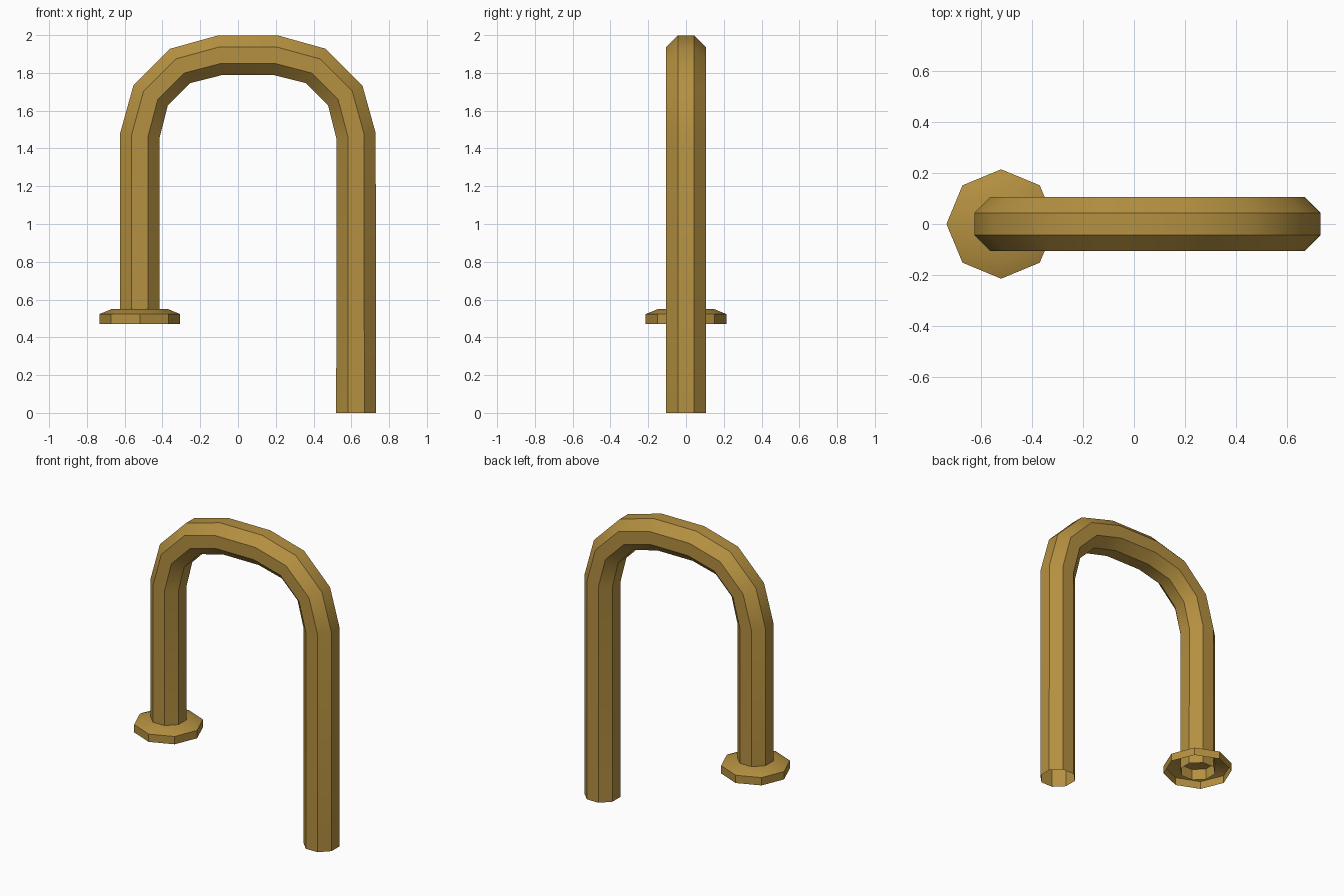
import bpy, bmesh, math
from mathutils import Vector

if "Cube" in bpy.data.objects:
    bpy.data.objects.remove(bpy.data.objects["Cube"])

brass = bpy.data.materials.new("aged brass")
brass.diffuse_color = (0.46, 0.28, 0.052, 1)
brass.use_nodes = True
brass.node_tree.nodes["Principled BSDF"].inputs["Base Color"].default_value = brass.diffuse_color

SIDES = 8
LEFT_X, RIGHT_X = -0.52, 0.625
BEND_Z, BEND_R = 1.467, 0.427


def loft(name, rings):
    """Skin a list of rings into one open shell."""
    bm = bmesh.new()
    loops = [[bm.verts.new(p) for p in ring] for ring in rings]
    for a, b in zip(loops, loops[1:]):
        for i in range(SIDES):
            j = (i + 1) % SIDES
            bm.faces.new((a[i], a[j], b[j], b[i]))
    return bm, loops


def finish(name, bm):
    bmesh.ops.recalc_face_normals(bm, faces=bm.faces)
    mesh = bpy.data.meshes.new(name)
    bm.to_mesh(mesh)
    bm.free()
    mesh.materials.append(brass)
    obj = bpy.data.objects.new(name, mesh)
    bpy.context.collection.objects.link(obj)
    bpy.ops.object.select_all(action='DESELECT')
    obj.select_set(True)
    bpy.context.view_layer.objects.active = obj
    bpy.ops.object.shade_smooth_by_angle(angle=math.radians(40))
    return obj


# Bent pipe: short leg, two quarter bends, long leg, open at both ends
path = [Vector((LEFT_X, 0, 0.475))]
for centre_x, start in ((LEFT_X + BEND_R, 180), (RIGHT_X - BEND_R, 90)):
    for k in range(4):
        a = math.radians(start - 30 * k)
        path.append(Vector((centre_x + BEND_R * math.cos(a), 0,
                            BEND_Z + BEND_R * math.sin(a))))
path.append(Vector((RIGHT_X, 0, 0)))

radius = 0.105 / math.cos(math.pi / SIDES)
rings = []
for i, p in enumerate(path):
    ahead = (path[min(i + 1, len(path) - 1)] - p).normalized()
    behind = (p - path[max(i - 1, 0)]).normalized()
    t = (ahead + behind).normalized()
    side = Vector((-t.z, 0, t.x))
    ring = []
    for k in range(SIDES):
        a = 2 * math.pi * (k + 0.5) / SIDES
        ring.append(p + radius * (side * math.cos(a) + Vector((0, math.sin(a), 0))))
    rings.append(ring)
bm, _ = loft("bent_pipe", rings)
finish("bent_pipe", bm)

# Wall flange: hollow octagonal cap with a bevelled rim, open underneath
profile = [(0.214, 0.47), (0.214, 0.523), (0.148, 0.55)]
rings = [[Vector((LEFT_X + r * math.cos(2 * math.pi * k / SIDES),
                  r * math.sin(2 * math.pi * k / SIDES), z))
          for k in range(SIDES)] for r, z in profile]
bm, loops = loft("flange", rings)
bm.faces.new(loops[-1])
finish("flange", bm)
